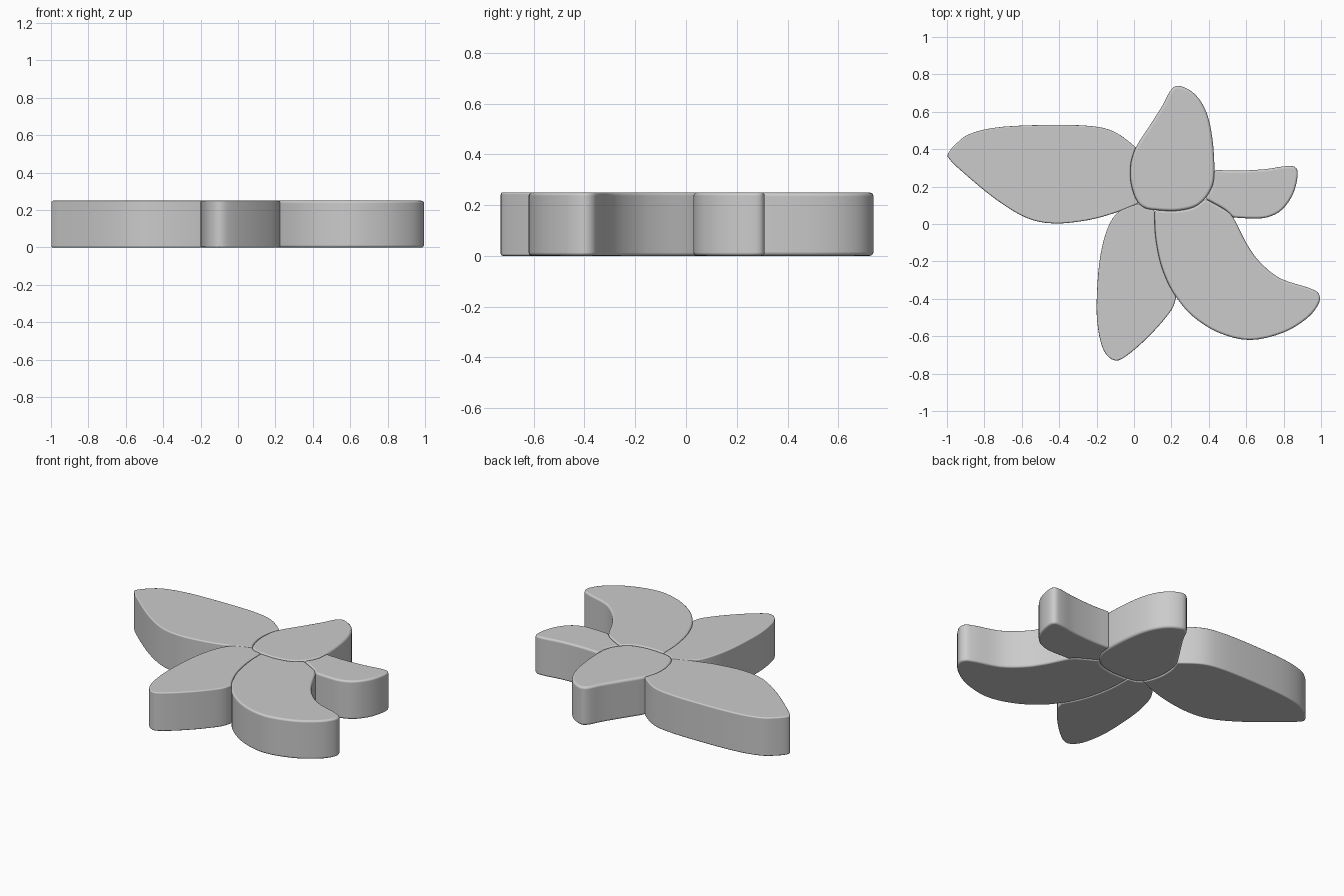
import bpy, bmesh, math
from mathutils import Vector

if "Cube" in bpy.data.objects:
    bpy.data.objects.remove(bpy.data.objects["Cube"])

HEIGHT = 0.25
STEPS = 4


def spline(pts, closed=False):
    """Catmull-Rom samples; open runs leave off the last point."""
    p = [Vector(q) for q in pts]
    n = len(p)
    out = []
    for i in range(n if closed else n - 1):
        if closed:
            a, b, c, d = (p[(i + k) % n] for k in (-1, 0, 1, 2))
        else:
            a, b, c, d = (p[min(max(i + k, 0), n - 1)] for k in (-1, 0, 1, 2))
        for s in range(STEPS):
            t = s / STEPS
            out.append(0.5 * (2 * b + (c - a) * t + (2 * a - 5 * b + 4 * c - d) * t * t
                              + (3 * b - a - 3 * c + d) * t ** 3))
    return out


def petal(name, outline):
    bm = bmesh.new()
    face = bm.faces.new([bm.verts.new((q.x, q.y, 0)) for q in outline])
    ext = bmesh.ops.extrude_face_region(bm, geom=[face], use_keep_orig=True)
    top = [v for v in ext["geom"] if isinstance(v, bmesh.types.BMVert)]
    bmesh.ops.translate(bm, verts=top, vec=(0, 0, HEIGHT))
    bmesh.ops.recalc_face_normals(bm, faces=bm.faces)
    mesh = bpy.data.meshes.new(name)
    bm.to_mesh(mesh)
    bm.free()
    ob = bpy.data.objects.new(name, mesh)
    bpy.context.collection.objects.link(ob)
    bpy.ops.object.select_all(action='DESELECT')
    ob.select_set(True)
    bpy.context.view_layer.objects.active = ob
    bpy.ops.object.shade_smooth_by_angle(angle=math.radians(50))
    # soft rounded rim
    bev = ob.modifiers.new("rim", 'BEVEL')
    bev.width = 0.016
    bev.segments = 3
    bev.limit_method = 'ANGLE'
    bev.angle_limit = math.radians(50)
    bev.harden_normals = True
    return ob


# Borders shared between neighbouring petals
west = [(0.01, 0.41), (-0.015, 0.33), (-0.018, 0.24), (0.0, 0.16), (0.025, 0.11)]
south_w = [(0.025, 0.11), (0.06, 0.085), (0.11, 0.075)]
south_e = [(0.11, 0.075), (0.22, 0.07), (0.32, 0.09), (0.38, 0.135)]
east = [(0.38, 0.135), (0.42, 0.205), (0.43, 0.29)]
low_edge = [(0.11, 0.075), (0.115, -0.06), (0.14, -0.2), (0.18, -0.31), (0.225, -0.39)]
right_edge = [(0.38, 0.135), (0.48, 0.08), (0.53, 0.035)]

# Centre petal pointing to the back
petal("back_petal", spline(
    west + south_w[1:] + south_e[1:] + east[1:]
    + [(0.42, 0.45), (0.39, 0.59), (0.33, 0.69), (0.25, 0.737), (0.2, 0.72),
       (0.15, 0.63), (0.08, 0.52)], closed=True))

# Long left petal
petal("left_petal", spline(west) + spline(
    [(0.025, 0.11), (-0.1, 0.06), (-0.25, 0.02), (-0.43, 0.003), (-0.58, 0.035),
     (-0.75, 0.14), (-0.93, 0.29), (-0.985, 0.345), (-0.995, 0.375), (-0.95, 0.43),
     (-0.87, 0.485), (-0.7, 0.52), (-0.4, 0.53), (-0.2, 0.52), (-0.09, 0.485),
     (0.01, 0.41)]))

# Small right petal
petal("right_petal", spline(east[::-1]) + spline(right_edge) + spline(
    [(0.53, 0.035), (0.62, 0.03), (0.71, 0.035), (0.79, 0.075), (0.85, 0.16),
     (0.875, 0.26), (0.86, 0.305), (0.8, 0.308), (0.7, 0.293), (0.55, 0.285),
     (0.43, 0.29)]))

# Curved front right petal
petal("front_right_petal", spline(south_e) + spline(
    right_edge + [(0.6, -0.1), (0.67, -0.2), (0.78, -0.29), (0.93, -0.34),
                  (0.985, -0.37), (0.99, -0.42), (0.93, -0.5), (0.8, -0.58), (0.62, -0.62),
                  (0.45, -0.58), (0.31, -0.49)] + low_edge[::-1]))

# Front petal
petal("front_petal", spline(south_w) + spline(low_edge) + spline(
    [(0.225, -0.39), (0.2, -0.46), (0.1, -0.58), (-0.02, -0.69), (-0.1, -0.73),
     (-0.165, -0.67), (-0.197, -0.52), (-0.197, -0.35), (-0.18, -0.17), (-0.14, -0.02),
     (-0.08, 0.067), (0.025, 0.11)]))
